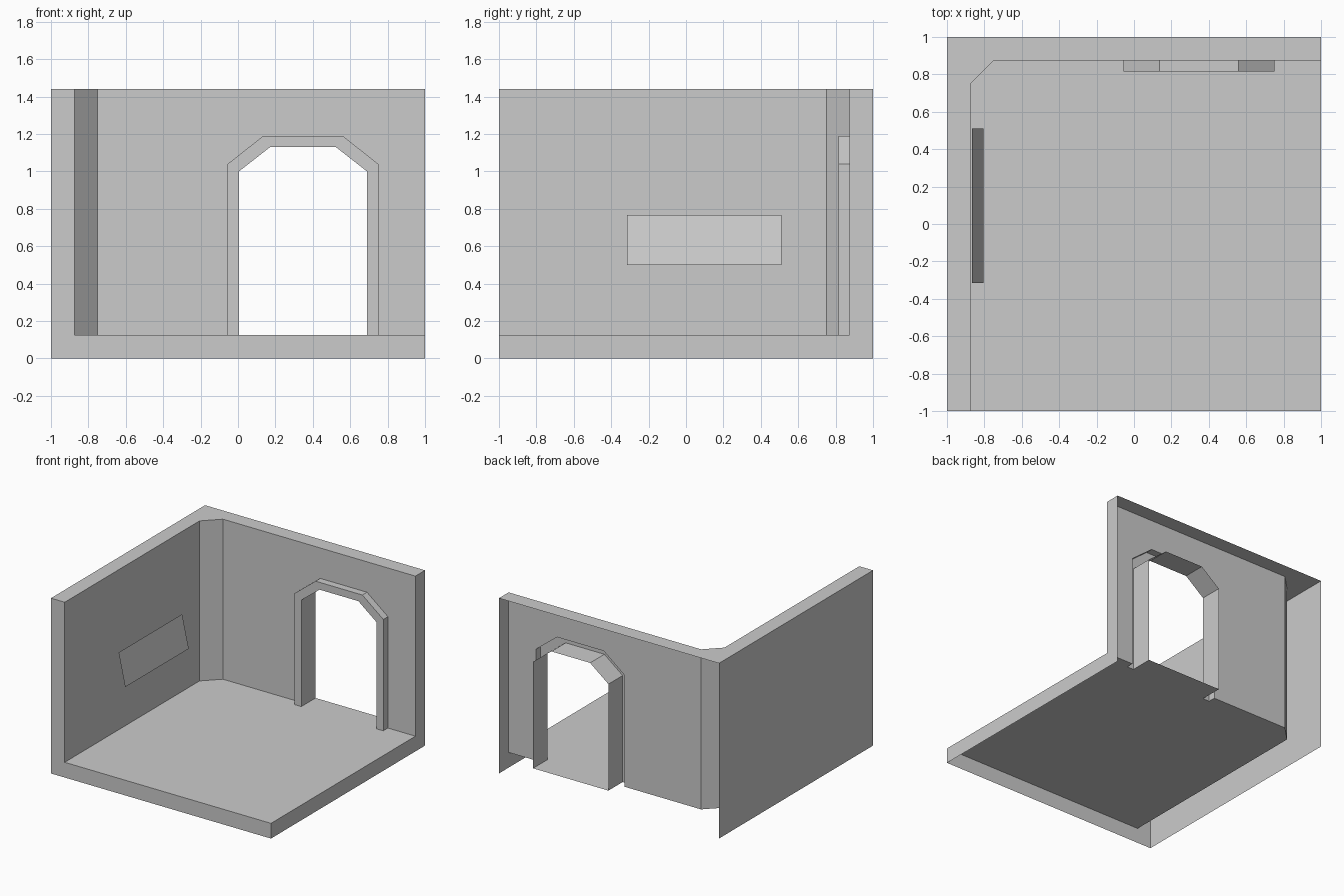
import bpy
import bmesh
from mathutils import Vector

if "Cube" in bpy.data.objects:
    bpy.data.objects.remove(bpy.data.objects["Cube"])

H, F, W = 1.44, 0.125, 0.875      # wall height, floor level, inner wall plane
C = 0.75                          # where the corner chamfer starts
TRIM_Y = 0.815                    # front of the door surround


def build(name, faces):
    """Make an object from (points, facing direction) pairs, welding shared corners."""
    bm = bmesh.new()
    for pts, facing in faces:
        face = bm.faces.new([bm.verts.new(p) for p in pts])
        face.normal_update()
        if face.normal.dot(Vector(facing)) < 0:
            face.normal_flip()
    bmesh.ops.remove_doubles(bm, verts=bm.verts, dist=1e-4)
    mesh = bpy.data.meshes.new(name)
    bm.to_mesh(mesh)
    bm.free()
    obj = bpy.data.objects.new(name, mesh)
    bpy.context.collection.objects.link(obj)
    return obj


def at_x(x, pts):
    return [(x, y, z) for y, z in pts]


def at_y(y, pts):
    return [(x, y, z) for x, z in pts]


def at_z(z, pts):
    return [(x, y, z) for x, y in pts]


def arch(half, spring, top_half, top, cx=0.3475):
    """Half-octagon style door outline, left foot to right foot."""
    left = [(cx - half, F), (cx - half, spring), (cx - top_half, top)]
    return left + [(2 * cx - x, z) for x, z in reversed(left)]


outer = arch(0.4025, 1.04, 0.2125, 1.19)
inner = arch(0.3425, 1.00, 0.176, 1.13)
ol, orr = outer[0][0], outer[-1][0]
il, ir = inner[0][0], inner[-1][0]

# Floor, running through the doorway and notched around the surround's feet
build("floor", [(at_z(F, [(-W, -1), (1, -1), (1, W), (orr, W), (orr, TRIM_Y),
                          (ir, TRIM_Y), (ir, 1), (il, 1), (il, TRIM_Y),
                          (ol, TRIM_Y), (ol, W), (-C, W), (-W, C)]), (0, 0, 1))])

# Inner walls: left wall, chamfered corner, back wall with door hole
build("inner_walls", [
    (at_x(-W, [(-1, F), (C, F), (C, H), (-1, H)]), (1, 0, 0)),
    ([(-W, C, F), (-C, W, F), (-C, W, H), (-W, C, H)], (1, -1, 0)),
    (at_y(W, [(-C, F)] + outer + [(1, F), (1, H), (-C, H)]), (0, -1, 0)),
])

# Outer shell: left side, cut ends and wall tops (back and bottom stay open)
build("outer_shell", [
    (at_x(-1, [(-1, 0), (1, 0), (1, H), (-1, H)]), (-1, 0, 0)),
    (at_y(-1, [(-1, 0), (1, 0), (1, F), (-W, F), (-W, H), (-1, H)]), (0, -1, 0)),
    (at_x(1, [(-1, 0), (1, 0), (1, H), (W, H), (W, F), (-1, F)]), (1, 0, 0)),
    (at_z(H, [(-1, -1), (-W, -1), (-W, C), (-C, W), (1, W), (1, 1), (-1, 1)]), (0, 0, 1)),
])

# Door surround: front band, outer edge and deep inner reveal
door = []
mid = Vector((0.3475, 0, 0.6))
for i in range(5):
    (a, b), (c, d) = outer[i:i + 2], inner[i:i + 2]
    out = Vector(((a[0] + b[0]) / 2, 0, (a[1] + b[1]) / 2)) - mid
    door += [
        (at_y(TRIM_Y, [a, b, d, c]), (0, -1, 0)),
        (at_y(TRIM_Y, [a, b]) + at_y(W, [b, a]), out),
        (at_y(TRIM_Y, [c, d]) + at_y(1, [d, c]), -out),
    ]
build("door_surround", door)

# Tilted panel hung on the left wall
build("wall_panel", [([(-0.805, -0.315, 0.50), (-0.805, 0.51, 0.50),
                       (-0.865, 0.51, 0.768), (-0.865, -0.315, 0.768)], (1, 0, 0))])
